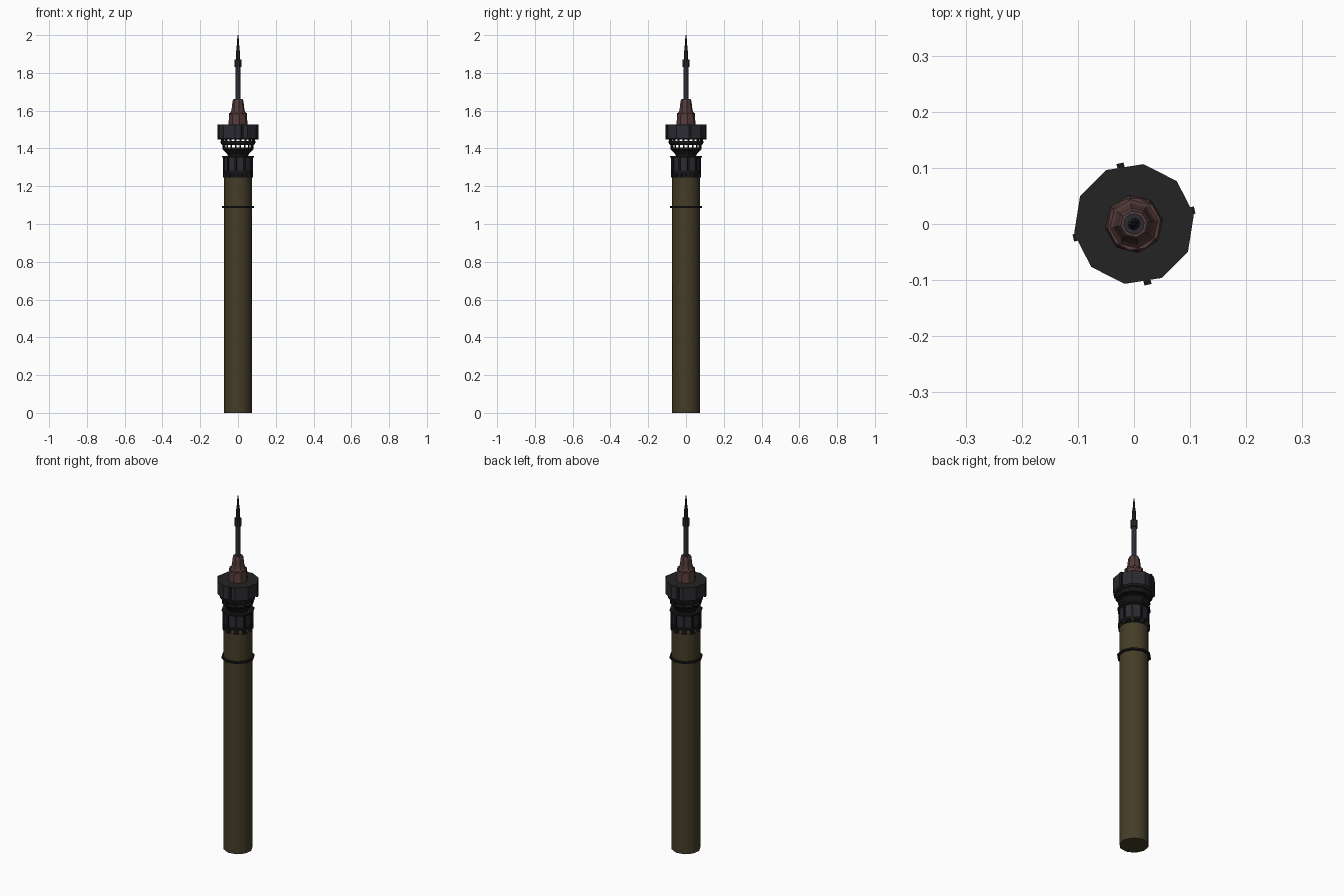
import bpy, bmesh, math
from mathutils import Matrix

if "Cube" in bpy.data.objects:
    bpy.data.objects.remove(bpy.data.objects["Cube"])

ROT = math.radians(9)   # the decagons are turned so that a corner sits at 9 degrees


def material(name, rgb):
    m = bpy.data.materials.new(name)
    m.diffuse_color = (*rgb, 1)
    m.use_nodes = True
    m.node_tree.nodes["Principled BSDF"].inputs["Base Color"].default_value = m.diffuse_color
    return m


OLIVE = material("olive_concrete", (0.058, 0.046, 0.021))
SLATE = material("slate_grey", (0.024, 0.024, 0.032))
BLACK = material("black_trim", (0.009, 0.009, 0.010))
ROOF = material("charcoal_roof", (0.017, 0.017, 0.017))
BROWN = material("red_brown", (0.085, 0.043, 0.041))


def finish(bm, name, mat, smooth=False):
    bmesh.ops.recalc_face_normals(bm, faces=bm.faces[:])
    me = bpy.data.meshes.new(name)
    bm.to_mesh(me)
    bm.free()
    me.materials.append(mat)
    ob = bpy.data.objects.new(name, me)
    bpy.context.collection.objects.link(ob)
    if smooth:
        bpy.context.view_layer.objects.active = ob
        ob.select_set(True)
        bpy.ops.object.shade_smooth_by_angle(angle=math.radians(40))
        ob.select_set(False)
    return ob


def lathe(name, profile, mat, sides=10, rot=ROT, closed=False, smooth=False):
    """Turn (radius, z) points; capped solid, or a closed hollow ring."""
    bm = bmesh.new()
    loops = [[bm.verts.new((r * math.cos(rot + i * math.tau / sides),
                            r * math.sin(rot + i * math.tau / sides), z))
              for i in range(sides)] for r, z in profile]
    pairs = list(zip(loops, loops[1:]))
    if closed:
        pairs.append((loops[-1], loops[0]))
    else:
        bm.faces.new(loops[0])
        bm.faces.new(loops[-1])
    for a, b in pairs:
        for i in range(sides):
            j = (i + 1) % sides
            bm.faces.new((a[i], a[j], b[j], b[i]))
    return finish(bm, name, mat, smooth)


def ring(name, r0, r1, z0, z1, mat):
    return lathe(name, [(r0, z0), (r1, z0), (r1, z1), (r0, z1)], mat, closed=True)


def blocks(name, count, start, radius, size, z, mat):
    """Boxes (depth, width, height) spaced evenly around the axis."""
    bm = bmesh.new()
    for i in range(count):
        m = (Matrix.Rotation(start + i * math.tau / count, 4, 'Z')
             @ Matrix.Translation((radius, 0, z)) @ Matrix.Diagonal((*size, 1)))
        bmesh.ops.create_cube(bm, size=1, matrix=m)
    return finish(bm, name, mat)


# Shaft and its collar
lathe("shaft", [(0.075, 0), (0.075, 1.248)], OLIVE, smooth=True)
ring("shaft_collar", 0.073, 0.086, 1.084, 1.094, BLACK)

# Lower pod standing on teeth, with ribs and a top rim
blocks("pod_teeth", 10, ROT, 0.070, (0.018, 0.020, 0.032), 1.262, BLACK)
lathe("lower_pod", [(0.074, 1.265), (0.074, 1.355)], SLATE)
ring("pod_lower_band", 0.07, 0.079, 1.268, 1.282, BLACK)
blocks("pod_ribs", 10, ROT, 0.073, (0.012, 0.010, 0.09), 1.308, BLACK)
ring("pod_top_rim", 0.06, 0.085, 1.352, 1.361, BLACK)
lathe("pod_roof", [(0.072, 1.350), (0.072, 1.357)], ROOF)

# Flared cup, open galleries on posts
lathe("cup", [(0.052, 1.355), (0.058, 1.370), (0.084, 1.398), (0.084, 1.404)], BLACK)
blocks("lower_gallery_posts", 10, ROT, 0.079, (0.006, 0.006, 0.02), 1.412, BLACK)
lathe("gallery_floor", [(0.086, 1.419), (0.094, 1.430), (0.094, 1.440)], BLACK)
blocks("upper_gallery_posts", 20, ROT, 0.087, (0.008, 0.010, 0.012), 1.444, BLACK)

# Main observation deck with four corner fins
lathe("observation_deck", [(0.100, 1.447), (0.108, 1.452), (0.108, 1.522)], SLATE)
lathe("deck_roof", [(0.108, 1.522), (0.108, 1.526)], ROOF)
blocks("deck_fins", 4, math.radians(13), 0.102, (0.018, 0.013, 0.078), 1.487, BLACK)

# Stepped base of the mast
lathe("mast_base", [(0.052, 1.524), (0.046, 1.585), (0.038, 1.594),
                    (0.034, 1.61), (0.029, 1.652), (0.024, 1.662)], BROWN, sides=8)
ring("mast_base_step", 0.03, 0.0475, 1.578, 1.588, BROWN)

# Antenna mast, with its thicker joint and needle
lathe("mast", [(0.014, 1.66), (0.013, 1.835)], SLATE, smooth=True)
lathe("mast_joint", [(0.019, 1.832), (0.019, 1.872)], SLATE)
lathe("upper_mast", [(0.011, 1.872), (0.009, 1.93), (0.006, 1.95)], SLATE)
lathe("needle", [(0.006, 1.945), (0.003, 2.0)], BLACK)
